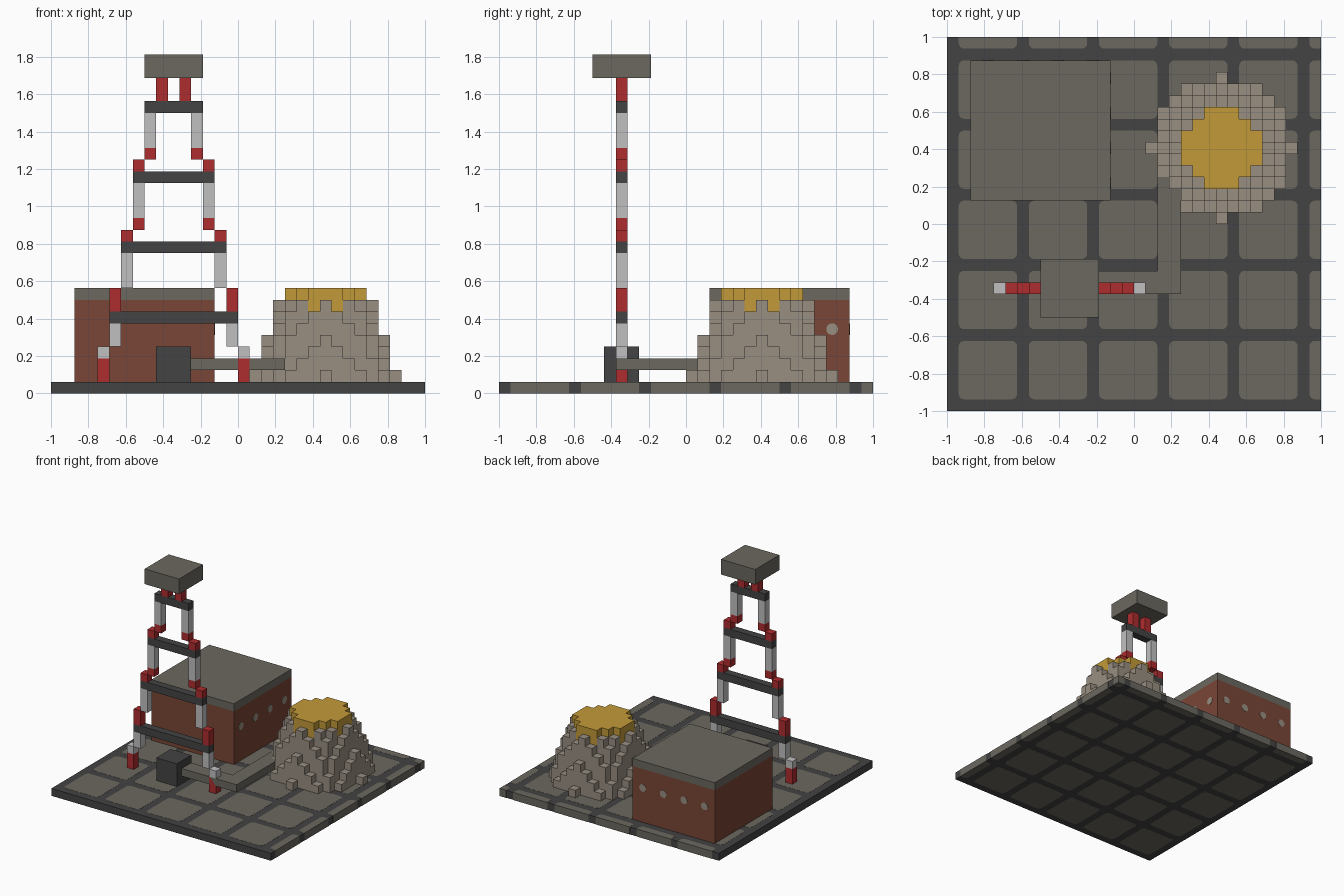
import bpy, bmesh, math
from mathutils import Matrix

cube = bpy.data.objects.get("Cube")
if cube:
    bpy.data.objects.remove(cube, do_unlink=True)

U = 0.0625  # block unit


def material(name, rgb):
    lin = [((c / 255 + 0.055) / 1.055) ** 2.4 for c in rgb] + [1.0]
    m = bpy.data.materials.new(name)
    m.diffuse_color = lin
    m.use_nodes = True
    bsdf = next(n for n in m.node_tree.nodes if n.type == 'BSDF_PRINCIPLED')
    bsdf.inputs["Base Color"].default_value = lin
    return m


DARK = material("charcoal", (67, 67, 68))
STONE = material("olive_grey_stone", (107, 104, 95))
ROCK = material("pale_rock", (152, 142, 129))
GOLD = material("gold", (194, 154, 56))
RED = material("red_paint", (174, 44, 46))
WHITE = material("white_paint", (192, 192, 192))
BRICK = material("brick_brown", (121, 70, 54))


def finish(name, bm, *mats):
    me = bpy.data.meshes.new(name)
    bm.to_mesh(me)
    bm.free()
    for m in mats:
        me.materials.append(m)
    ob = bpy.data.objects.new(name, me)
    bpy.context.collection.objects.link(ob)
    return ob


def add_box(bm, lo, hi):
    size = [h - l for l, h in zip(lo, hi)]
    mid = [(h + l) / 2 for l, h in zip(lo, hi)]
    mat = Matrix.Translation(mid) @ Matrix.Diagonal((*size, 1))
    return bmesh.ops.create_cube(bm, size=1, matrix=mat)["verts"]


def box(name, lo, hi, mat):
    bm = bmesh.new()
    add_box(bm, lo, hi)
    return finish(name, bm, mat)


# Ground slab: dark joints with rounded paving stones running through it
box("ground_slab", (-1, -1, 0.001), (0.999, 0.999, U - 0.001), DARK)
bm = bmesh.new()
starts = [-0.9375 + 0.375 * i for i in range(6)]
for x in starts:
    for y in starts:
        verts = add_box(bm, (x, y, 0), (min(x + 5 * U, 1), min(y + 5 * U, 1), U))
        corners = []
        for e in {e for v in verts for e in v.link_edges}:
            a, b = (v.co for v in e.verts)
            if abs(a.z - b.z) > 0.01 and a.x < 0.999 and a.y < 0.999:
                corners.append(e)
        bmesh.ops.bevel(bm, geom=corners, offset=0.03, segments=4,
                        profile=0.5, affect='EDGES')
finish("paving_stones", bm, STONE)

# Brick building with a flat roof
box("building_walls", (-0.875, 0.125, 0.06), (-0.125, 0.875, 0.5), BRICK)
box("building_roof", (-0.875, 0.125, 0.5), (-0.125, 0.875, 0.5625), STONE)

# Round windows on the +x and +y walls
bm = bmesh.new()
for i in range(4):
    p = 0.21875 + 0.1875 * i
    for centre, turn, axis in (((-0.125, p, 0.34375), math.pi / 2, 'Y'),
                               ((-p, 0.875, 0.34375), math.pi / 2, 'X')):
        mat = Matrix.Translation(centre) @ Matrix.Rotation(turn, 4, axis)
        bmesh.ops.create_cone(bm, cap_ends=True, segments=16, radius1=U / 2,
                              radius2=U / 2, depth=0.004, matrix=mat)
finish("building_windows", bm, ROCK)

# Tower: each leg section is (steps in from the foot, bottom, top, colour)
CX, Y0, Y1 = -0.34375, -0.375, -0.3125
sections = [
    (0, 0.06, 0.1875, RED), (0, 0.1875, 0.25, WHITE),
    (1, 0.25, 0.375, WHITE), (1, 0.4375, 0.5625, RED),
    (2, 0.5625, 0.75, WHITE), (2, 0.8125, 0.875, RED),
    (3, 0.875, 0.9375, RED), (3, 0.9375, 1.125, WHITE),
    (3, 1.1875, 1.25, RED), (4, 1.25, 1.3125, RED),
    (4, 1.3125, 1.5, WHITE), (5, 1.5625, 1.6875, RED),
]
for colour, name in ((RED, "tower_red_sections"), (WHITE, "tower_white_sections")):
    bm = bmesh.new()
    for step, z0, z1, mat in sections:
        if mat is colour:
            for side in (-1, 1):
                x = CX + side * (6 - step) * U
                add_box(bm, (x - U / 2, Y0, z0), (x + U / 2, Y1, z1))
    finish(name, bm, colour)
bm = bmesh.new()
for step, z in ((1, 0.375), (2, 0.75), (3, 1.125), (4, 1.5)):
    half = (6.5 - step) * U
    add_box(bm, (CX - half, Y0, z), (CX + half, Y1, z + U))
finish("tower_crossbeams", bm, DARK)
box("tower_cabin", (-0.5, -0.5, 1.6875), (-0.1875, -0.1875, 1.8125), STONE)

# Machine box and L-shaped raised conveyor leading to the mound
box("machine_box", (-0.4375, -0.4375, 0.06), (-0.25, -0.25, 0.25), DARK)
bm = bmesh.new()
path = [(-0.25, -0.375), (0.25, -0.375), (0.25, 0.25),
        (0.125, 0.25), (0.125, -0.25), (-0.25, -0.25)]
face = bm.faces.new([bm.verts.new((x, y, 0.125)) for x, y in path])
ext = bmesh.ops.extrude_face_region(bm, geom=[face])["geom"]
bmesh.ops.translate(bm, vec=(0, 0, U),
                    verts=[g for g in ext if isinstance(g, bmesh.types.BMVert)])
bmesh.ops.recalc_face_normals(bm, faces=bm.faces)
finish("conveyor", bm, STONE)

# Stepped mound of blocks with a gold core at the top
MX, MY = 0.46875, 0.40625


def layers(i, j):
    r2 = i * i + j * j
    top = 8 if r2 <= 10 else 7
    return sum(r2 <= (6 - k / 3) ** 2 + 0.001 for k in range(top))


bm = bmesh.new()
for i in range(-6, 7):
    for j in range(-6, 7):
        h = layers(i, j)
        if not h:
            continue
        x, y, z = MX + i * U, MY + j * U, U + h * U
        core = i * i + j * j <= 10
        ring = [(-1, -1), (1, -1), (1, 1), (-1, 1)]
        top = bm.faces.new([bm.verts.new((x + a * U / 2, y + b * U / 2, z))
                            for a, b in ring])
        top.material_index = int(core)
        for s in range(4):
            (a, b), (c, d) = ring[s], ring[(s + 1) % 4]
            low = layers(i + (a + c) // 2, j + (b + d) // 2)
            for k in range(low, h):
                z0 = U + k * U
                pts = [(a, b, z0), (c, d, z0), (c, d, z0 + U), (a, b, z0 + U)]
                f = bm.faces.new([bm.verts.new((x + p * U / 2, y + q * U / 2, w))
                                  for p, q, w in pts])
                f.material_index = int(core and k >= 6)
bmesh.ops.remove_doubles(bm, verts=bm.verts, dist=0.0005)
finish("ore_mound", bm, ROCK, GOLD)
